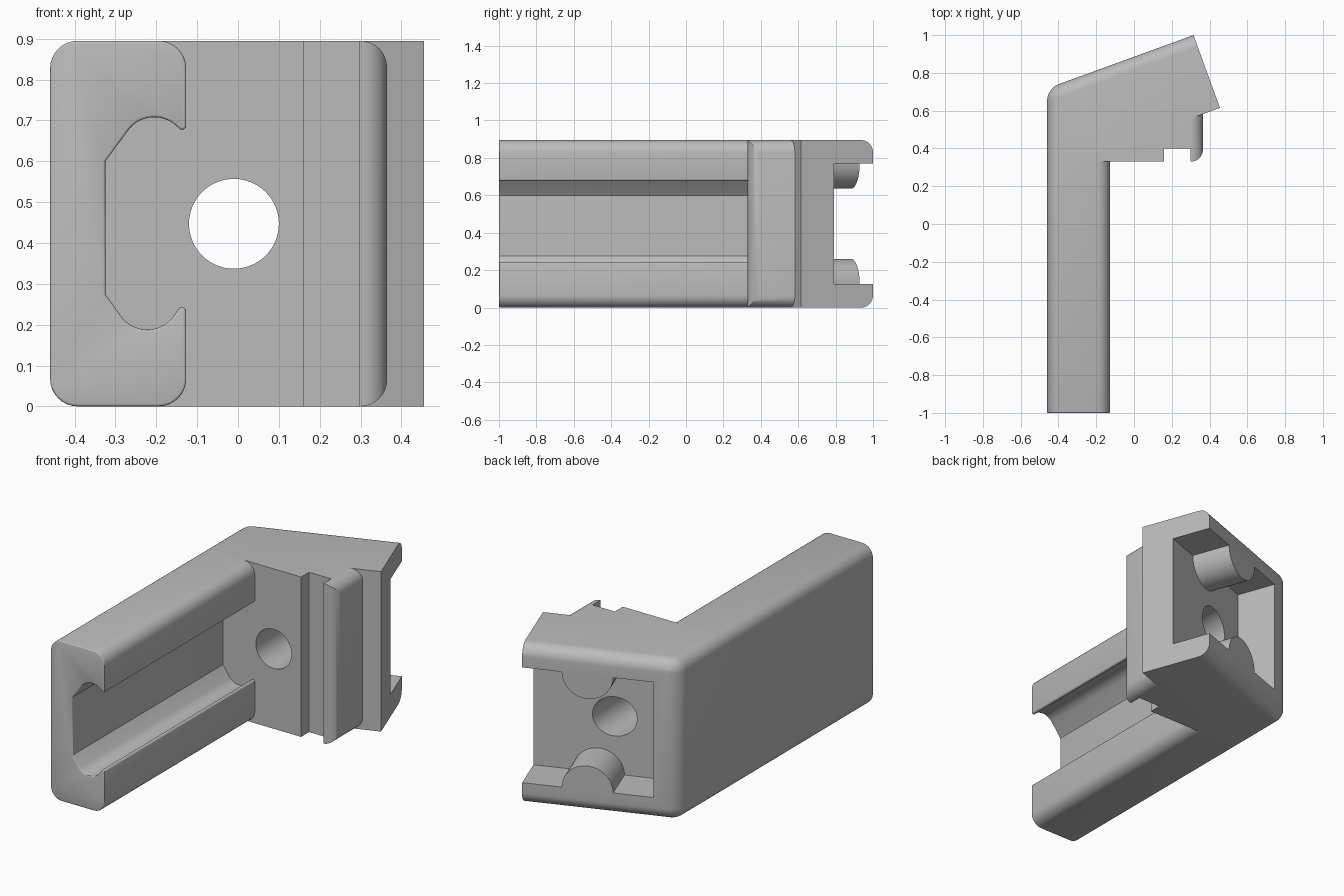
import bpy, bmesh
from math import sin, cos, radians
from mathutils import Vector

cube = bpy.data.objects.get("Cube")
if cube:
    bpy.data.objects.remove(cube, do_unlink=True)

HEIGHT, ROUND = 0.895, 0.067
LEFT, LIP, STEP = -0.46, -0.127, 0.33
TILT = radians(20)
U = Vector((cos(TILT), sin(TILT), 0))     # along the sloped back
N = Vector((-sin(TILT), cos(TILT), 0))    # out of the sloped back
CORNER = Vector((0.315, 1.0, 0))          # end of the sloped back
UP = Vector((0, 0, 1))

grey = bpy.data.materials.new("plain_grey")
grey.use_nodes = True
grey.diffuse_color = (0.5, 0.5, 0.5, 1)
grey.node_tree.nodes["Principled BSDF"].inputs["Base Color"].default_value = (0.5, 0.5, 0.5, 1)


def arc(x, y, r, start, end, n=8):
    angles = [radians(start + (end - start) * i / n) for i in range(n + 1)]
    return [(x + r * cos(a), y + r * sin(a)) for a in angles]


def prism(name, points, vec, bevel_rule=None, offset=ROUND, segments=8):
    """Extrude a closed outline along vec and round the edges picked by the rule."""
    bm = bmesh.new()
    face = bm.faces.new([bm.verts.new(p) for p in points])
    top = bmesh.ops.extrude_face_region(bm, geom=[face], use_keep_orig=True)
    bmesh.ops.translate(bm, vec=vec, verts=[v for v in top["geom"] if isinstance(v, bmesh.types.BMVert)])
    bmesh.ops.recalc_face_normals(bm, faces=bm.faces)
    if bevel_rule:
        edges = [e for e in bm.edges if bevel_rule(e.verts[0].co, e.verts[1].co)]
        bmesh.ops.bevel(bm, geom=edges, offset=offset, segments=segments,
                        profile=0.5, affect='EDGES', clamp_overlap=True)
    mesh = bpy.data.meshes.new(name)
    bm.to_mesh(mesh)
    bm.free()
    mesh.materials.append(grey)
    obj = bpy.data.objects.new(name, mesh)
    bpy.context.collection.objects.link(obj)
    return obj


def cut(target, cutter):
    cutter.hide_render = True
    mod = target.modifiers.new("cut", 'BOOLEAN')
    mod.operation, mod.solver, mod.object = 'DIFFERENCE', 'EXACT', cutter
    bpy.context.view_layer.objects.active = target
    bpy.ops.object.modifier_apply(modifier=mod.name)
    bpy.data.objects.remove(cutter, do_unlink=True)


def plan(points, z=0):
    return [Vector((x, y, z)) for x, y in points]


# Channel arm: rounded bar with an undercut slot
R = ROUND
outline = (arc(LIP - R, HEIGHT - R, R, 0, 90) + arc(LEFT + R, HEIGHT - R, R, 90, 180)
           + arc(LEFT + R, R, R, 180, 270) + arc(LIP - R, R, R, 270, 360)
           + arc(-0.137, 0.233, 0.01, 0, 145, 5)
           + arc(-0.222, 0.268, 0.08, 318, 222, 12)
           + [(-0.325, 0.275), (-0.325, 0.60)]
           + arc(-0.205, 0.628, 0.08, 139, 50, 12)
           + arc(-0.137, 0.687, 0.01, 215, 360, 5))
arm = prism("channel_arm", [(x, -1, z) for x, z in outline], Vector((0, 1 + STEP, 0)),
            lambda a, b: max(a.y, b.y) < -0.99, 0.006, 3)

# Head block with sloped back and rounded outer edges
back_y = CORNER.y - (CORNER.x - LEFT) * sin(TILT) / cos(TILT)
end = CORNER - 0.41 * N
HOOK = 0.298
hook_y = end.y - (end.x - HOOK) * sin(TILT) / cos(TILT)
head_plan = [(LEFT, STEP), (0.16, STEP), (0.16, 0.40), (HOOK, 0.40), (HOOK, hook_y),
             (end.x, end.y), (CORNER.x, CORNER.y), (LEFT, back_y)]


def on_back(p):
    return abs((p - CORNER).dot(N)) < 0.001


def outer_edge(a, b):
    if abs(a.z - b.z) > 0.1:
        return on_back(a) and a.x < LEFT + 0.01
    return (on_back(a) and on_back(b)) or max(a.x, b.x) < LEFT + 0.01


head = prism("head_block", plan(head_plan), UP * HEIGHT, outer_edge)

# Pocket open to the back and the end
DEPTH, LOW, HIGH = 0.223, 0.125, 0.77
pocket = [CORNER + U * s + N * d + UP * LOW
          for s, d in ((-0.69, -DEPTH), (0.3, -DEPTH), (0.3, 0.2), (-0.69, 0.2))]
cut(head, prism("pocket_cutter", pocket, UP * (HIGH - LOW)))

# Round bolt hole
hole = [(x, 0.1, z) for x, z in arc(-0.01, 0.447, 0.11, 0, 360, 64)[:-1]]
cut(head, prism("hole_cutter", hole, Vector((0, 1.1, 0))))

# Half-round bosses on the pocket walls
boss_base = CORNER - U * 0.343 - N * DEPTH
bosses = [prism(name, [boss_base + U * u + UP * (z + v) for u, v in arc(0, 0, 0.135, a, a + 180, 24)],
                N * DEPTH)
          for name, z, a in (("lower_boss", LOW, 0), ("upper_boss", HIGH, 180))]

# Rounded hook rail at the front of the head
RAIL = 0.365
rail_y = end.y - (end.x - RAIL) * sin(TILT) / cos(TILT)


def rail_edge(a, b):
    return min(a.x, b.x) > RAIL - 0.001 and (abs(a.z - b.z) < 0.01 or a.y < STEP + 0.01)


rail = prism("hook_rail", plan([(HOOK, STEP), (RAIL, STEP), (RAIL, rail_y), (HOOK, hook_y)]),
             UP * HEIGHT, rail_edge, 0.065)

# Smooth the rounded faces, keep the edges sharp
bpy.ops.object.select_all(action='DESELECT')
for obj in [arm, head, rail] + bosses:
    obj.select_set(True)
bpy.context.view_layer.objects.active = head
bpy.ops.object.shade_smooth_by_angle(angle=radians(30))
